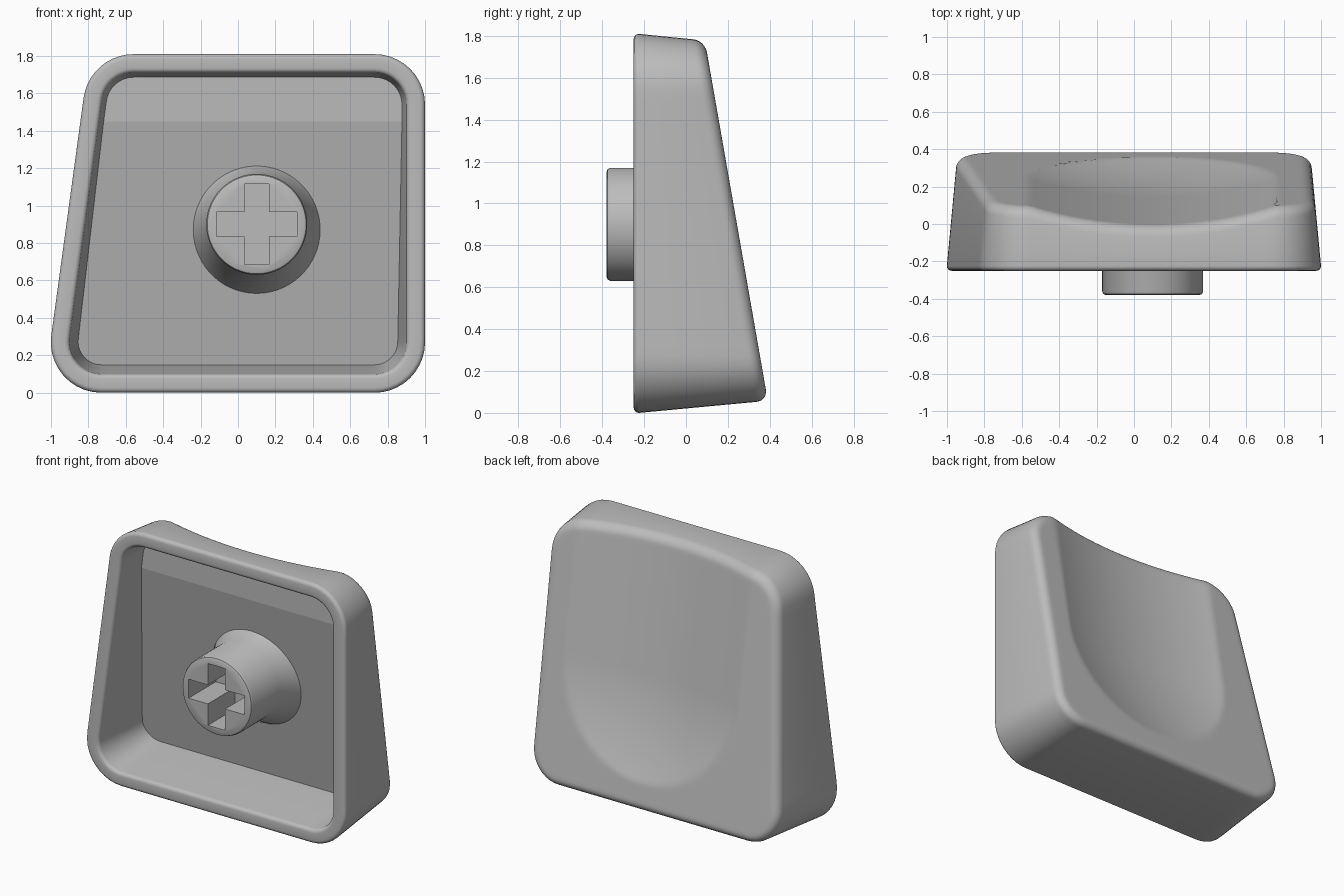
import bpy, bmesh
from math import sin, cos, pi, radians, sqrt, hypot, atan
from mathutils import Vector, Matrix

if "Cube" in bpy.data.objects:
    bpy.data.objects.remove(bpy.data.objects["Cube"])

grey = bpy.data.materials.new("plain grey")
grey.use_nodes = True
grey.diffuse_color = (0.5, 0.5, 0.5, 1)
grey.node_tree.nodes["Principled BSDF"].inputs["Base Color"].default_value = (0.5, 0.5, 0.5, 1)

R, FRONT, TOP, DRAFT = 0.27, -0.25, 1.81, 0.09   # corner radius, rim plane, height, wall taper
MID = Vector((0.1, 0.9))                          # stem and dish centre (x, z)
BREAK = 1.45                                      # height where the inner floor turns upright


def finish(bm, name):
    bmesh.ops.recalc_face_normals(bm, faces=bm.faces)
    mesh = bpy.data.meshes.new(name)
    bm.to_mesh(mesh)
    bm.free()
    mesh.materials.append(grey)
    ob = bpy.data.objects.new(name, mesh)
    bpy.context.collection.objects.link(ob)
    return ob


def smooth(ob):
    bpy.ops.object.select_all(action='DESELECT')
    ob.select_set(True)
    bpy.context.view_layer.objects.active = ob
    bpy.ops.object.shade_smooth_by_angle(angle=radians(30))


def loft(bm, rings):
    """Skin a list of closed point rings; returns the vertex rings."""
    loops = [[bm.verts.new(p) for p in ring] for ring in rings]
    for a, b in zip(loops, loops[1:]):
        for i in range(len(a)):
            j = (i + 1) % len(a)
            bm.faces.new((a[i], a[j], b[j], b[i]))
    return loops


# Trapezoid outline stored as (arc centre, outward direction) pairs
slope = 0.136
lean = pi - atan(slope)


def left_centre(z):
    return -1.04 + slope * z + R * sqrt(1 + slope * slope)


corners = [(Vector((1 - R, TOP - R)), 0, pi / 2),
           (Vector((left_centre(TOP - R), TOP - R)), pi / 2, lean),
           (Vector((left_centre(R), R)), lean, 1.5 * pi),
           (Vector((1 - R, R)), 1.5 * pi, 2 * pi)]
outline = []
for k, (c, a0, a1) in enumerate(corners):
    for i in range(11):
        a = a0 + (a1 - a0) * i / 10
        outline.append((c, Vector((cos(a), sin(a)))))
    following = corners[(k + 1) % 4][0]
    for i in range(1, 28):
        outline.append((c.lerp(following, i / 28), Vector((cos(a1), sin(a1)))))


def at(o, inset):
    return o[0] + o[1] * (R - inset)


def flat_ring(inset, y):
    return [(p.x, y, p.y) for p in (at(o, inset) for o in outline)]


def back_y(p):
    """Slanted back face with a round-ended scoop running off the top."""
    depth, half, rad = 0.1, 0.66, 2.23
    rho = hypot(p.x - MID.x, min(0, p.y - MID.y))
    scoop = max(0, sqrt(rad * rad - rho * rho) - rad + depth) if rho < half else 0
    return 0.098 - 0.1747 * (p.y - 1.733) - scoop


def floor_y(z):
    return 0.19 - 0.175 * (min(z, BREAK) - 0.15)


# Shell: inner floor, inner wall, rounded rim, outer wall, rounded edge, scooped back
bm = bmesh.new()
LIP, EDGE, FILLET = 0.1, 0.025, 0.06
rings = []
floor_ring = []
for o in outline:
    p = at(o, LIP + 0.11 * (floor_y(at(o, LIP).y) - FRONT))
    floor_ring.append((p.x, 0, p.y))
rings.append(floor_ring)
for i in range(5):
    t = i / 4 * pi / 2
    rings.append(flat_ring(LIP - EDGE * (1 - cos(t)), FRONT + EDGE * (1 - sin(t))))
for i in range(5):
    t = i / 4 * pi / 2
    rings.append(flat_ring(EDGE * (1 - sin(t)), FRONT + EDGE * (1 - cos(t))))
for i in range(8):
    t = i / 7 * pi / 2
    ring = []
    for o in outline:
        wall = DRAFT * (back_y(at(o, FILLET)) - FILLET - FRONT)
        p = at(o, wall + FILLET * (1 - cos(t)))
        ring.append((p.x, back_y(p) - FILLET * (1 - sin(t)), p.y))
    rings.append(ring)
edge = [Vector((x, z)) for x, y, z in rings[-1]]
STEPS = 40
for i in range(1, STEPS):
    pts = [e.lerp(MID, i / STEPS) for e in edge]
    rings.append([(p.x, back_y(p), p.y) for p in pts])
loops = loft(bm, rings)
bm.faces.new(loops[-1])

# Split the flat floor at the break height, then push it to its slanted depth
floor = bm.faces.new(loops[0])
cut = bmesh.ops.bisect_plane(bm, geom=[floor, *floor.edges, *floor.verts],
                             plane_co=(0, 0, BREAK), plane_no=(0, 0, 1))
for e in cut["geom_cut"]:
    if isinstance(e, bmesh.types.BMEdge):
        e.smooth = False
for v in set(loops[0]) | {g for g in cut["geom_cut"] if isinstance(g, bmesh.types.BMVert)}:
    v.co.y = floor_y(v.co.z)
smooth(finish(bm, "shell"))

# Stem: round post flaring into the slanted floor
bm = bmesh.new()
N, POST, TIP = 64, 0.27, -0.38
angles = [2 * pi * i / N for i in range(N)]
rings = [[(MID.x + r * cos(a), y, MID.y + r * sin(a)) for a in angles]
         for r, y in ((POST - 0.02, TIP), (POST - 0.006, TIP + 0.006),
                      (POST, TIP + 0.02), (POST, -0.083))]
base = []
for a in angles:
    r = 0.34
    for _ in range(8):
        y = floor_y(MID.y + r * sin(a)) + 0.01
        r = 0.31 + 0.48 * y
    base.append((MID.x + r * cos(a), y, MID.y + r * sin(a)))
loops = loft(bm, rings + [base])
bm.faces.new(loops[0])
bm.faces.new(loops[-1])
stem = finish(bm, "stem")

# Cross-shaped socket cut into the stem
bm = bmesh.new()
arm, half, depth = 0.215, 0.066, 0.3
cross = [(arm, -half), (arm, half), (half, half)]
points = []
for k in range(4):
    turn = Matrix.Rotation(k * pi / 2, 2)
    points += [MID + turn @ Vector(c) for c in cross]
loops = loft(bm, [[(p.x, y, p.y) for p in points] for y in (TIP - 0.1, TIP + depth)])
bm.faces.new(loops[0])
bm.faces.new(loops[1])
cutter = finish(bm, "socket_cutter")
cutter.hide_render = True
mod = stem.modifiers.new("socket", 'BOOLEAN')
mod.operation = 'DIFFERENCE'
mod.solver = 'EXACT'
mod.object = cutter
bpy.context.view_layer.objects.active = stem
bpy.ops.object.modifier_apply(modifier=mod.name)
bpy.data.objects.remove(cutter)
smooth(stem)
